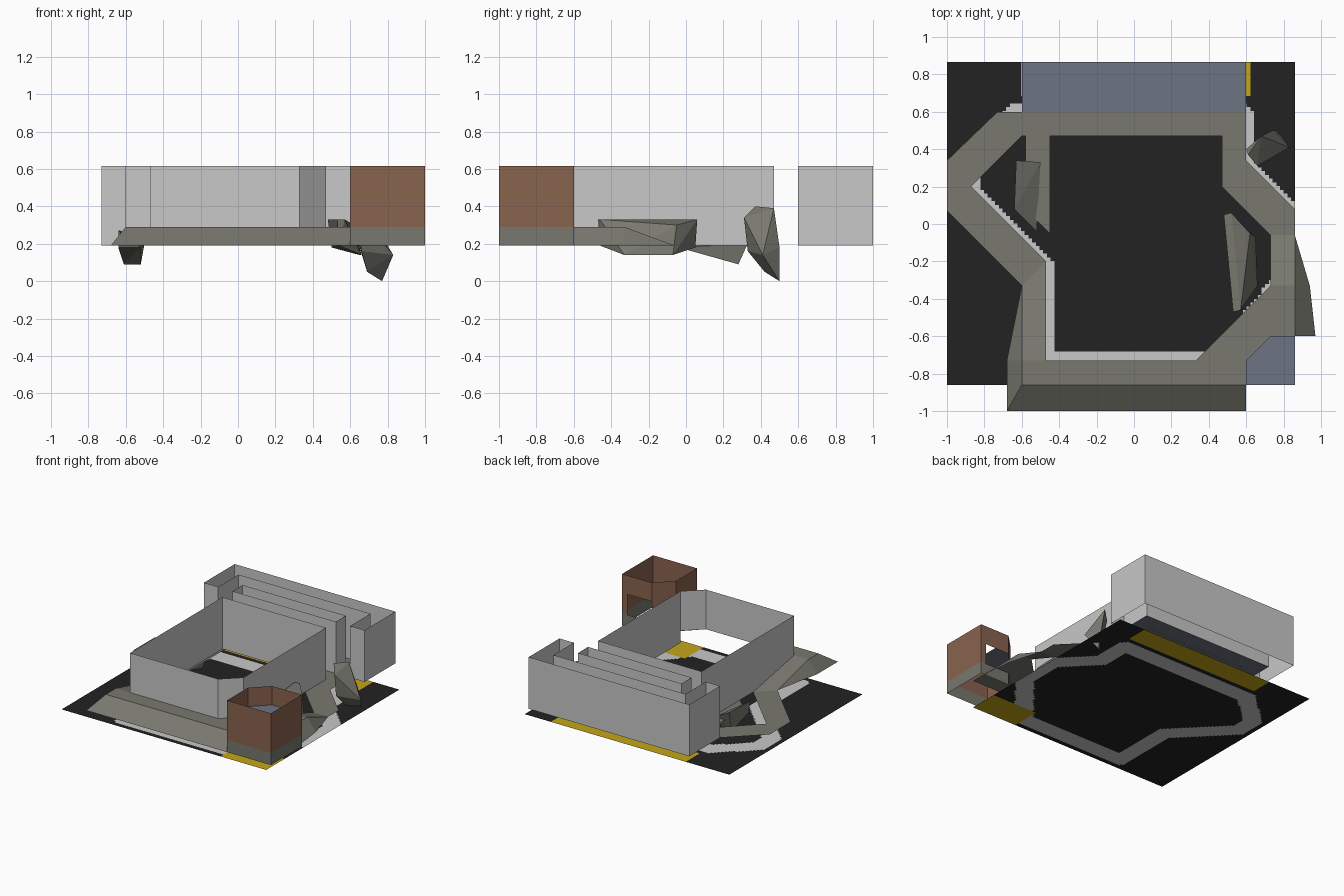
import bpy, bmesh
from mathutils import Vector

if "Cube" in bpy.data.objects:
    bpy.data.objects.remove(bpy.data.objects["Cube"])


def material(name, r, g, b):
    m = bpy.data.materials.new(name)
    m.diffuse_color = (r, g, b, 1)
    m.use_nodes = True
    m.node_tree.nodes["Principled BSDF"].inputs["Base Color"].default_value = m.diffuse_color
    return m


STONE = material("stone", 0.19, 0.19, 0.16)
GREY = material("grey_wall", 0.58, 0.58, 0.58)
BROWN = material("brown_wall", 0.25, 0.125, 0.078)
BLUE = material("blue_floor", 0.155, 0.175, 0.23)
BLACK = material("black_ground", 0.016, 0.016, 0.016)
PAINT = material("light_path", 0.58, 0.58, 0.58)
YELLOW = material("yellow_zone", 0.55, 0.38, 0.008)

LOW, STEP, TOP, GROUND = 0.19, 0.29, 0.615, 0.06


def finish(name, bm, *mats):
    me = bpy.data.meshes.new(name)
    bm.to_mesh(me)
    bm.free()
    for m in mats:
        me.materials.append(m)
    ob = bpy.data.objects.new(name, me)
    bpy.context.collection.objects.link(ob)
    return ob


def sheet(name, polys, mat):
    """Flat polygons given as lists of 3D points."""
    bm = bmesh.new()
    for p in polys:
        bm.faces.new([bm.verts.new(v) for v in p])
    bmesh.ops.remove_doubles(bm, verts=bm.verts, dist=0.0005)
    return finish(name, bm, mat)


def flat(pts, z):
    return [(x, y, z) for x, y in pts]


def walls(name, pts, z0, z1, mat, closed=True):
    """Upright single-sheet walls along a plan outline."""
    ends = pts[1:] + pts[:1] if closed else pts[1:]
    sheet(name, [[(*a, z0), (*b, z0), (*b, z1), (*a, z1)]
                 for a, b in zip(pts, ends)], mat)


def rock(name, pts):
    bm = bmesh.new()
    for p in pts:
        bm.verts.new(p)
    res = bmesh.ops.convex_hull(bm, input=bm.verts)
    loose = [v for v in bm.verts if not v.link_faces]
    bmesh.ops.delete(bm, geom=loose, context='VERTS')
    bmesh.ops.recalc_face_normals(bm, faces=bm.faces)
    return finish(name, bm, STONE)


# Walkway ring: outer point, inner point, height
RING = [
    ((-.73, .6), (-.6, .47), LOW), ((.6, .6), (.47, .47), LOW),
    ((.6, .34), (.47, .2), LOW), ((.86, .08), (.73, -.06), LOW),
    ((.86, -.06), (.73, -.06), LOW), ((.86, -.33), (.73, -.33), STEP),
    ((.86, -.6), (.73, -.33), STEP), ((.73, -.6), (.73, -.33), STEP),
    ((.6, -.73), (.33, -.73), STEP), ((.6, -.86), (.33, -.73), STEP),
    ((-.6, -.86), (-.47, -.73), STEP), ((-.6, -.73), (-.47, -.73), STEP),
    ((-.6, -.33), (-.47, -.2), LOW), ((-1, .07), (-.87, .2), LOW),
    ((-1, .34), (-.87, .2), LOW),
]
quads = []
for (o1, i1, z1), (o2, i2, z2) in zip(RING, RING[1:] + RING[:1]):
    q = [(*i1, z1), (*i2, z2), (*o2, z2), (*o1, z1)]
    quads.append([p for k, p in enumerate(q) if p != q[k - 1]])
sheet("walkway", quads, STONE)
sheet("inner_walkway", [flat([(-.58, .08), (-.45, -.05), (-.45, .47), (-.58, .47)], LOW)], STONE)

# Sloping banks beside the raised front section
sheet("front_bank", [[(-.68, -1, LOW), (.6, -1, LOW), (.6, -.86, STEP), (-.6, -.86, STEP)]], STONE)
sheet("left_bank", [
    [(-.6, -.86, STEP), (-.6, -.73, STEP), (-.68, -.73, LOW), (-.68, -1, LOW)],
    [(-.6, -.73, STEP), (-.6, -.33, LOW), (-.68, -.73, LOW)]], STONE)
sheet("right_bank", [
    [(.97, -.6, LOW), (.94, -.33, LOW), (.86, -.33, STEP), (.86, -.6, STEP)],
    [(.94, -.33, LOW), (.86, -.06, LOW), (.86, -.33, STEP)]], STONE)

# Courtyard block in grey sheets; its front stands on the raised walkway
walls("courtyard_front", [(.47, -.6), (.33, -.73), (-.47, -.73)][::-1], STEP, TOP, GREY, False)
walls("courtyard_back", [(.47, -.6), (.47, .47), (-.47, .47), (-.47, -.2)], LOW, TOP, GREY, False)
sheet("courtyard_left", [[(-.47, -.2, LOW), (-.47, -.73, STEP), (-.47, -.73, TOP), (-.47, -.2, TOP)]], GREY)

# Rear building: U-shaped double wall, a middle block and a floor
walls("rear_building", [(-.73, .6), (-.6, .6), (-.6, .865), (.6, .865),
                        (.6, .6), (.73, .6), (.73, 1), (-.73, 1)], LOW, TOP, GREY)
walls("rear_middle_block", [(-.47, .6), (.47, .6), (.47, .73), (-.47, .73)], LOW, TOP, GREY)
sheet("rear_floor", [flat([(-.6, .6), (.6, .6), (.6, .865), (-.6, .865)], LOW + .003)], BLUE)

# Corner tower: stone base, brown walls with a doorway at the back, floor
PLAN = [(.73, -.6), (.6, -.73), (.6, -1), (1, -1), (1, -.6)]
DOOR = 0.46
walls("tower_base", PLAN, LOW, STEP, STONE)
walls("tower_walls", PLAN, STEP, TOP, BROWN, False)
walls("tower_door_side", [(1, -.6), (.95, -.6)], STEP, TOP, BROWN, False)
walls("tower_door_head", [(.95, -.6), (.73, -.6)], DOOR, TOP, BROWN, False)
INNER = [(.73, -.6), (.6, -.73), (.6, -.86), (.86, -.86), (.86, -.6)]
sheet("tower_upper_floor", [flat(INNER, DOOR)], BLUE)
sheet("tower_lower_floor", [flat(INNER, STEP)], STONE)

# Rocks
rock("long_rock", [
    (.48, .05, .33), (.52, .06, .33), (.57, -.46, .33), (.53, -.47, .33),
    (.62, -.05, .3), (.65, -.07, .14), (.66, -.33, .14), (.5, .05, .18), (.54, -.46, .19)])
rock("left_rock", [
    (-.63, .34, .27), (-.5, .33, .2), (-.52, -.04, .18), (-.64, .08, .27),
    (-.61, .28, .09), (-.52, .28, .09), (-.64, .1, .18)])
rock("small_rock", [
    (.61, .37, .4), (.68, .47, .39), (.6, .4, .35), (.66, .31, .34), (.66, .33, .16),
    (.69, .42, .05), (.77, .5, .0), (.83, .41, .14), (.74, .5, .18), (.72, .35, .22)])

# Ground sheet, painted by rule: yellow under the buildings, light under the path
mids = [Vector(((a[0] + b[0]) / 2 + .035, (a[1] + b[1]) / 2 + .04))
        for k, (a, b, z) in enumerate(RING) if k not in (6, 7, 11)]


def path_distance(p):
    best = 9
    for a, b in zip(mids, mids[1:] + mids[:1]):
        d = b - a
        t = max(0, min(1, (p - a).dot(d) / max(d.length_squared, 1e-9)))
        best = min(best, (p - a - d * t).length)
    return best


bm = bmesh.new()
NX, NY = 94, 86
X0, X1, Y0, Y1 = -1, .86, -.862, .866
rows = [[bm.verts.new((X0 + (X1 - X0) * i / NX, Y0 + (Y1 - Y0) * j / NY, GROUND))
         for i in range(NX + 1)] for j in range(NY + 1)]
for j in range(NY):
    for i in range(NX):
        f = bm.faces.new([rows[j][i], rows[j][i + 1], rows[j + 1][i + 1], rows[j + 1][i]])
        c = f.calc_center_median().to_2d()
        if (c.y > .69 and -.61 < c.x < .63) or (c.y < -.62 and c.x > .45):
            f.material_index = 2
        elif path_distance(c) < .07:
            f.material_index = 1
finish("ground", bm, BLACK, PAINT, YELLOW)
